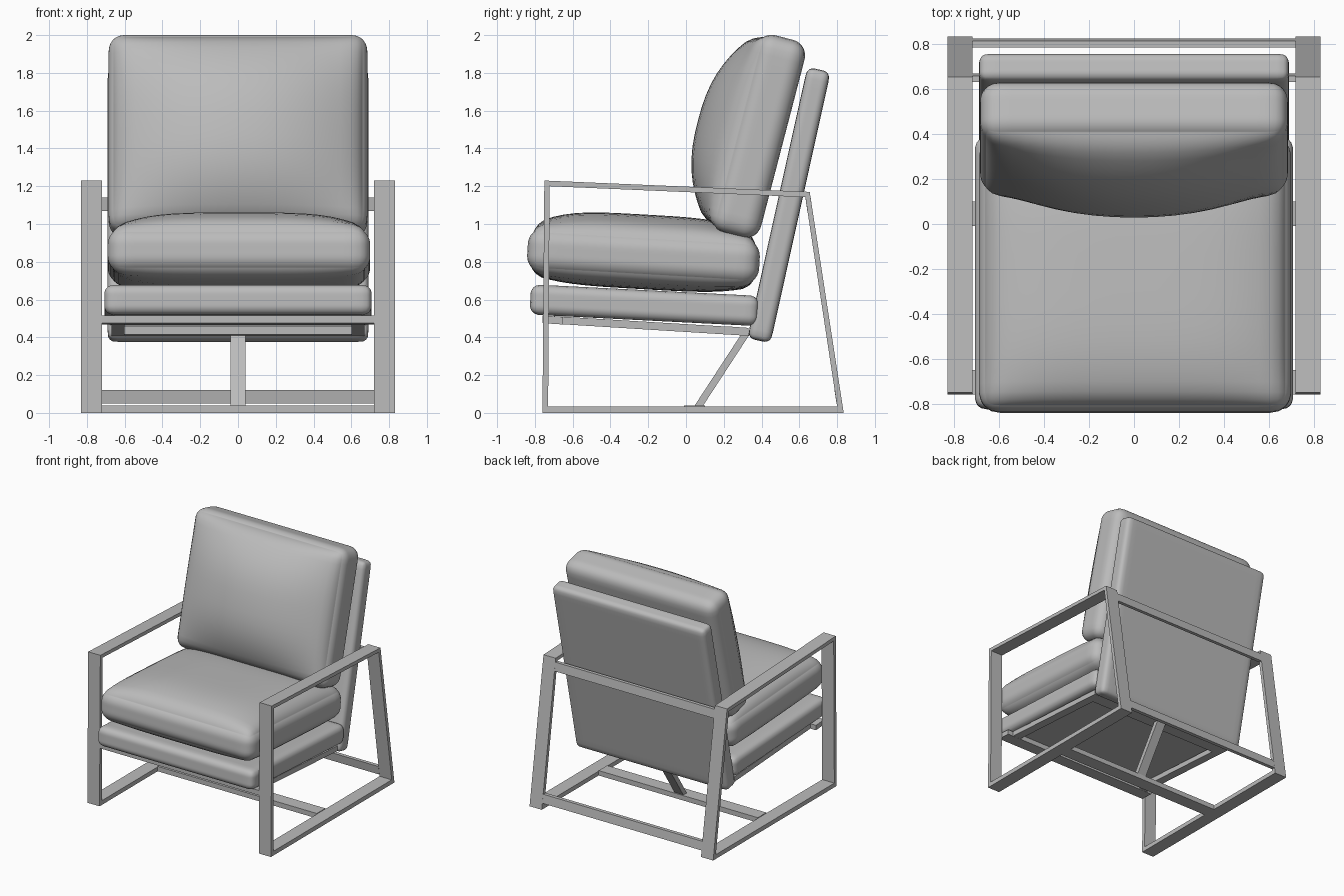
import bpy, bmesh, math
from mathutils import Vector, Matrix

if "Cube" in bpy.data.objects:
    bpy.data.objects.remove(bpy.data.objects["Cube"])

mat = bpy.data.materials.new("plain grey")
mat.diffuse_color = (0.5, 0.5, 0.5, 1)
mat.use_nodes = True
mat.node_tree.nodes["Principled BSDF"].inputs["Base Color"].default_value = mat.diffuse_color


def finish(bm, name, smooth=False, mirror=False):
    bmesh.ops.recalc_face_normals(bm, faces=bm.faces)
    me = bpy.data.meshes.new(name)
    bm.to_mesh(me)
    bm.free()
    me.materials.append(mat)
    for p in me.polygons:
        p.use_smooth = smooth
    ob = bpy.data.objects.new(name, me)
    bpy.context.collection.objects.link(ob)
    if mirror:
        ob.modifiers.new("mirror", 'MIRROR')
    return ob


def bar(name, outline, x0, x1, mirror=False):
    """Extrude a y-z outline across x."""
    bm = bmesh.new()
    a = [bm.verts.new((x0, y, z)) for y, z in outline]
    b = [bm.verts.new((x1, y, z)) for y, z in outline]
    bm.faces.new(a)
    bm.faces.new(b)
    n = len(a)
    for i in range(n):
        j = (i + 1) % n
        bm.faces.new((a[i], a[j], b[j], b[i]))
    return finish(bm, name, mirror=mirror)


def ring(name, outer, inner, x0, x1):
    """Closed flat-bar loop in the y-z plane, mirrored to both sides."""
    bm = bmesh.new()
    rows = [[bm.verts.new((x, y, z)) for y, z in loop]
            for loop, x in ((outer, x0), (outer, x1), (inner, x1), (inner, x0))]
    for i in range(4):
        j = (i + 1) % 4
        for k in range(4):
            r, s = rows[k], rows[(k + 1) % 4]
            bm.faces.new((r[i], r[j], s[j], s[i]))
    return finish(bm, name, mirror=True)


def cushion(name, centre, half, radius, tilt, front=0.0, back=0.0, power=4, cross=4):
    """Rounded box whose local +z / -z faces swell by front / back."""
    bm = bmesh.new()
    bmesh.ops.create_cube(bm, size=2)
    bmesh.ops.subdivide_edges(bm, edges=bm.edges[:], cuts=23, use_grid_fill=True)
    rot = Matrix.Rotation(math.radians(tilt), 3, 'X')
    for v in bm.verts:
        p = Vector([math.sin(c * math.pi / 2) for c in v.co])
        q = Vector([c * h for c, h in zip(p, half)])
        core = Vector([max(-(h - radius), min(h - radius, c)) for c, h in zip(q, half)])
        d = q - core
        if d.length > 1e-6 and max(abs(c) for c in p) > 0.9999:
            q = core + d.normalized() * radius
        swell = (1 - abs(p.x) ** cross) * (1 - abs(p.y) ** power)
        q.z += swell * (front * (1 + p.z) / 2 - back * (1 - p.z) / 2)
        v.co = rot @ q + Vector(centre)
    return finish(bm, name, smooth=True)


# Side frames: flat-bar loops forming post, armrest, raked rear leg and floor runner
ring("side_frame",
     [(-0.76, 0), (0.835, 0), (0.655, 1.17), (-0.75, 1.23)],
     [(-0.73, 0.035), (0.80, 0.035), (0.632, 1.142), (-0.722, 1.2)], 0.72, 0.83)

# Cross bars between the side frames
bar("rear_lower_bar", [(0.827, 0.05), (0.816, 0.12), (0.786, 0.12), (0.797, 0.05)], -0.72, 0.72)
bar("rear_upper_bar", [(0.67, 1.07), (0.66, 1.14), (0.632, 1.14), (0.642, 1.07)], -0.72, 0.72)
bar("floor_cross_bar", [(-0.01, 0.0), (0.10, 0.0), (0.10, 0.04), (-0.01, 0.04)], -0.72, 0.72)

# Seat support frame and central strut
bar("seat_front_rail", [(-0.76, 0.475), (-0.65, 0.468), (-0.65, 0.508), (-0.76, 0.515)], -0.72, 0.72)
bar("seat_rear_rail", [(0.22, 0.416), (0.33, 0.408), (0.33, 0.45), (0.22, 0.458)], -0.67, 0.67)
bar("seat_side_rail", [(-0.70, 0.472), (0.33, 0.408), (0.33, 0.45), (-0.70, 0.512)], 0.60, 0.67, True)
bar("centre_strut", [(0.04, 0.03), (0.085, 0.03), (0.34, 0.42), (0.295, 0.42)], -0.04, 0.04)

# Upholstery
cushion("seat_base", (0, -0.22, 0.57), (0.708, 0.605, 0.08), 0.05, -2.9, 0.0, 0.0)
cushion("seat_cushion", (0.005, -0.225, 0.83), (0.695, 0.615, 0.12), 0.09, -3.3, 0.10, 0.055)
cushion("back_panel", (0, 0.545, 1.10), (0.69, 0.735, 0.063), 0.04, 90 - 12.5)
cushion("back_cushion", (0, 0.385, 1.464), (0.685, 0.54, 0.1325), 0.085, 90 - 14.6,
        0.2, 0.0, power=2.5, cross=2.2)
